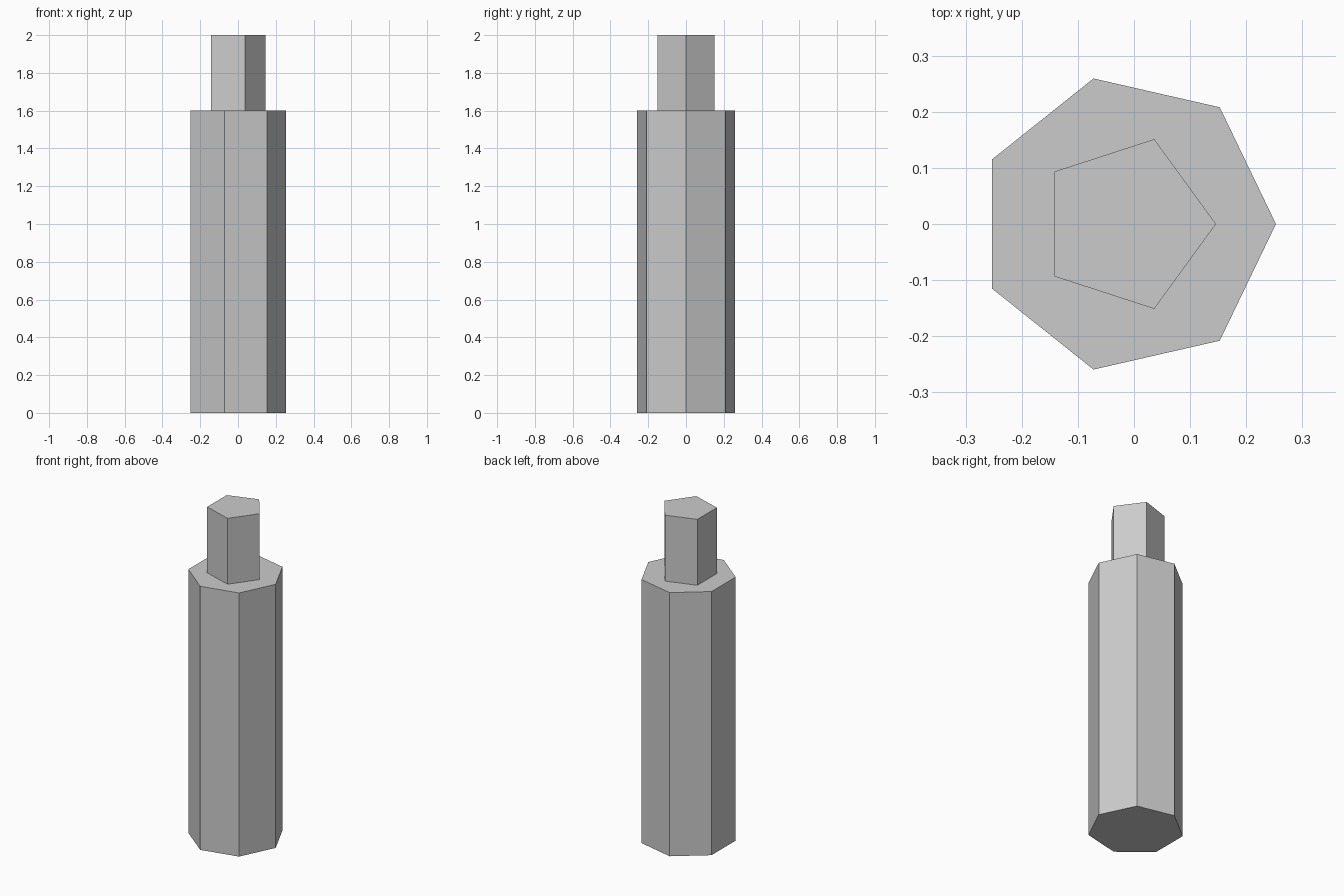
import bpy

cube = bpy.data.objects.get("Cube")
if cube:
    bpy.data.objects.remove(cube, do_unlink=True)

# Single plain grey
GREY = (0.6, 0.6, 0.6, 1.0)
grey = bpy.data.materials.new("plain_grey")
grey.use_nodes = True
grey.diffuse_color = GREY
grey.node_tree.nodes["Principled BSDF"].inputs["Base Color"].default_value = GREY

AXIS_X = -0.013  # shared axis; odd-sided prisms are not symmetric in x


def prism(name, sides, radius, bottom, top):
    """Upright flat-sided prism with one corner pointing along +x."""
    bpy.ops.mesh.primitive_cylinder_add(
        vertices=sides, radius=radius, depth=top - bottom,
        location=(AXIS_X, 0, (bottom + top) / 2))
    obj = bpy.context.object
    obj.name = obj.data.name = name
    # Put the first corner on +x
    first = obj.data.vertices[0].co
    if abs(first.x) < abs(first.y):
        for v in obj.data.vertices:
            v.co.x, v.co.y = v.co.y, -v.co.x
    obj.data.materials.append(grey)
    bpy.ops.object.shade_flat()
    return obj


# Seven-sided body, then the five-sided neck seated just inside its top
prism("body", 7, 0.266, 0.0, 1.6)
prism("neck", 5, 0.159, 1.59, 2.0)
